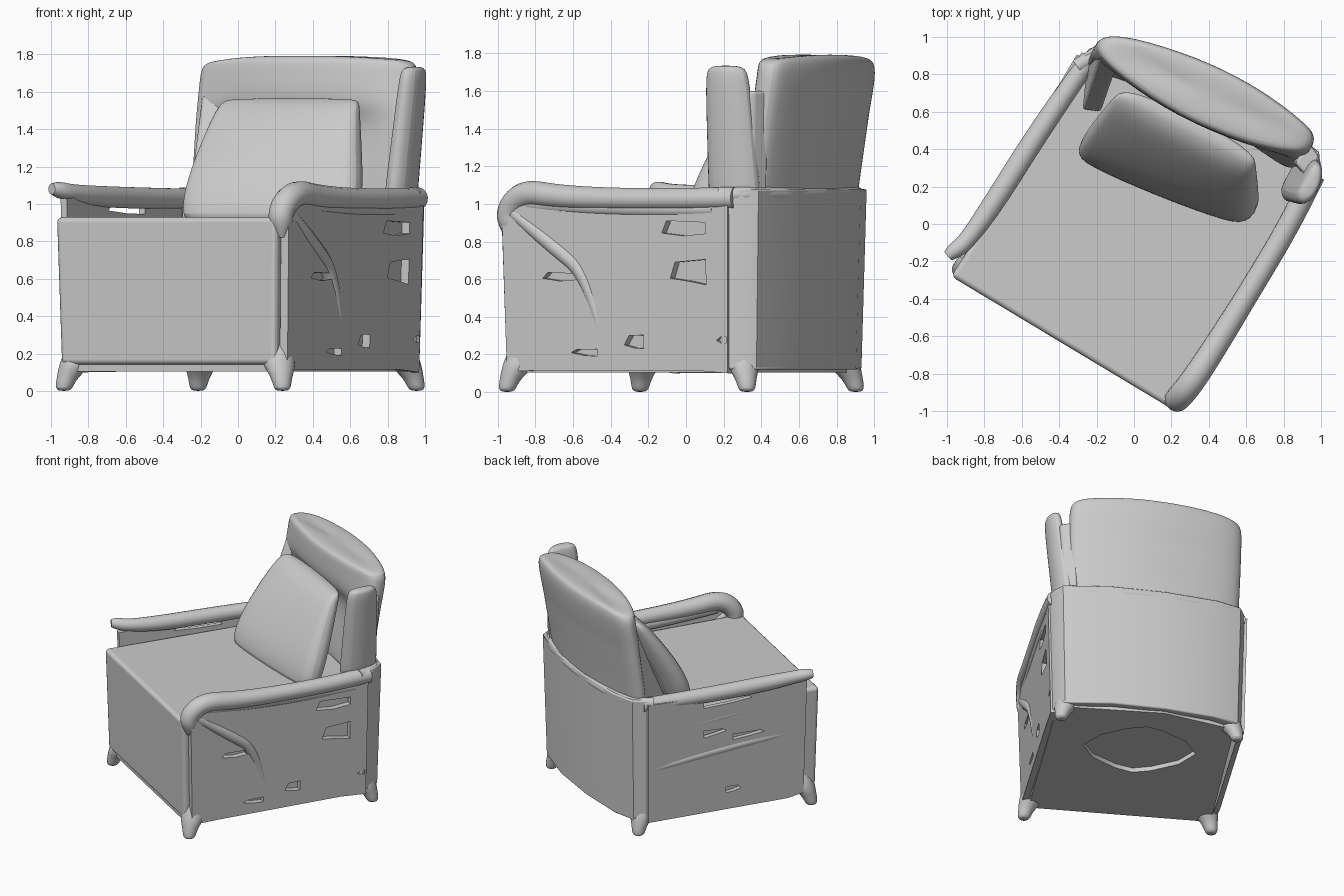
import bpy, bmesh, math
from mathutils import Vector

if "Cube" in bpy.data.objects:
    bpy.data.objects.remove(bpy.data.objects["Cube"])

TURN = math.radians(-31)   # the whole chair is turned on the spot


def add(name, data):
    ob = bpy.data.objects.new(name, data)
    bpy.context.collection.objects.link(ob)
    ob.rotation_euler.z = TURN
    if ob.type == 'MESH':
        bpy.ops.object.select_all(action='DESELECT')
        ob.select_set(True)
        bpy.context.view_layer.objects.active = ob
        bpy.ops.object.shade_smooth_by_angle(angle=math.radians(40))
    return ob


def loft(name, rings, subsurf=0, bevel=0.0, taper=0.0):
    """Skin a stack of equal-length point rings, capped at both ends; taper narrows the lower body."""
    bm = bmesh.new()
    vs = [[bm.verts.new(p) for p in r] for r in rings]
    n = len(rings[0])
    for a, b in zip(vs, vs[1:]):
        for i in range(n):
            bm.faces.new((a[i], a[(i + 1) % n], b[(i + 1) % n], b[i]))
    bm.faces.new(vs[0][::-1])
    bm.faces.new(vs[-1])
    for v in bm.verts:
        s = 1 - taper * max(0, .95 - v.co.z)
        v.co.x *= s
        v.co.y *= s
    bmesh.ops.recalc_face_normals(bm, faces=bm.faces)
    me = bpy.data.meshes.new(name)
    bm.to_mesh(me)
    bm.free()
    ob = add(name, me)
    if bevel:
        m = ob.modifiers.new("round", 'BEVEL')
        m.width, m.segments = bevel, 3
        m.limit_method, m.angle_limit = 'ANGLE', math.radians(50)
        m.harden_normals = True
    if subsurf:
        m = ob.modifiers.new("smooth", 'SUBSURF')
        m.levels = m.render_levels = subsurf
    return ob


def across(name, profile, u0, u1, bevel=0.0, taper=0.0):
    """Extrude a (v, z) side profile across the chair."""
    return loft(name, [[(u, v, z) for v, z in profile] for u in (u0, u1)], bevel=bevel, taper=taper)


def upward(name, outline, z0, z1, bevel=0.0, taper=0.0):
    return loft(name, [[(u, v, z) for u, v in outline] for z in (z0, z1)], bevel=bevel, taper=taper)


def tube(name, pts, radius):
    """Rounded roll through (u, v, z, radius factor) points."""
    cu = bpy.data.curves.new(name, 'CURVE')
    cu.dimensions = '3D'
    cu.bevel_depth, cu.bevel_resolution, cu.use_fill_caps = radius, 5, True
    cu.resolution_u = 6
    sp = cu.splines.new('NURBS')
    sp.points.add(len(pts) - 1)
    for p, (u, v, z, r) in zip(sp.points, pts):
        p.co, p.radius = (u, v, z, 1), r
    sp.order_u, sp.use_endpoint_u = 3, True
    return add(name, cu)


def cut(ob, cutter):
    cutter.hide_render = True
    cutter.hide_set(True)
    m = ob.modifiers.new("hole", 'BOOLEAN')
    m.operation, m.object, m.solver = 'DIFFERENCE', cutter, 'EXACT'
    for p in ob.data.polygons:
        p.use_smooth = False


TAPER = .035

# seat: one thick upholstered block reaching down to the underside
upward("seat", [(-.695, -.745), (.685, -.745), (.685, .70), (.60, .76), (-.1, .77), (-.66, .63)],
       .14, .93, .03, TAPER)

# side panels with torn openings (v0, v1, z0, z1, skew)
right_holes = [(.29, .56, .83, .91, -.03), (.34, .56, .59, .69, .05), (-.45, -.24, .59, .635, -.02),
               (-.28, -.12, .195, .225, .01), (.05, .17, .235, .30, .01), (.62, .68, .26, .295, 0)]
left_holes = [(-.20, .18, .95, .985, .01), (.0, .18, .72, .755, .03), (-.3, -.05, .66, .69, .02),
              (-.12, .0, .24, .28, .01)]
right_side = across("right_side", [(-.70, .11), (-.70, .98), (-.58, 1.05), (.70, 1.05), (.71, .10),
                                   (.5, .115), (-.5, .115)], .69, .738, taper=TAPER)
left_side = across("left_side", [(-.63, .12), (-.63, 1.03), (.62, 1.05), (.63, .11), (-.5, .10)],
                   -.728, -.69, taper=TAPER)
for side, holes, s in ((right_side, right_holes, 1), (left_side, left_holes, -1)):
    for i, (a, b, c, d, k) in enumerate(holes):
        prof = [(a, c + .015), (a + .03, d), (b, d + k * .3), (b, c - k * .4), ((a + b) / 2, c)]
        cut(side, across(f"{side.name}_cutter_{i}", prof, s * .6, s * .85))

# shallow swellings on the sides
tube("right_front_swell", [(.705, -.64, .95, .8), (.71, -.40, .78, 1), (.70, -.18, .62, .9),
                           (.69, -.11, .33, .7)], .045)
tube("right_upper_swell", [(.70, -.55, 1.0, .8), (.705, 0, .97, 1.1), (.70, .6, .97, .8)], .05)
for i, z in enumerate((.60, .86)):
    tube(f"left_swell_{i}", [(-.68, -.55, z + .02, .8), (-.69, 0, z, 1), (-.68, .6, z - .08, .8)], .045)

# curved outer back with a rolled rim
curve = [(.735, .67), (.705, .765), (.65, .84), (.3, .88), (-.1, .86), (-.48, .795), (-.665, .72), (-.715, .60)]
inner = [(u * .94, v - .06) for u, v in reversed(curve)]
upward("outer_back", curve + inner, .12, 1.08, .012, TAPER)
tube("back_rim", [(u * .97, v - .035, 1.05, 1) for u, v in curve], .04)

# underside with a torn, shallow opening
under = upward("underside", [(-.69, -.72), (.68, -.72), (.70, .70), (.6, .80), (-.1, .82), (-.65, .66)],
               .105, .15, taper=TAPER)
cut(under, upward("underside_cutter", [(.36 * math.cos(t) + .05 * math.cos(3 * t), .25 + .33 * math.sin(t))
                                       for t in (i * math.tau / 12 for i in range(12))], 0, .4))

# arm rolls
tube("right_arm", [(.685, -.68, .82, .4), (.68, -.68, .88, .95), (.68, -.69, .97, 1.05), (.70, -.58, 1.065, 1.05),
                   (.71, -.35, 1.035, 1), (.715, 0, 1.025, .9), (.715, .45, 1.025, .9), (.69, .72, 1.03, .9)], .066)
tube("left_arm", [(-.765, -.66, 1.08, .5), (-.755, -.63, 1.08, .75), (-.72, -.55, 1.06, .8), (-.70, -.3, 1.04, 1),
                  (-.69, .2, 1.03, 1), (-.66, .64, 1.03, .9)], .058)

# backrest: curved rear, thick head roll, thinner behind the pillow
rear = [(.61, .82), (.60, .90), (.53, .935), (.24, .97), (-.1, .955), (-.48, .87), (-.64, .80), (-.68, .74)]
front = [(-.65, .67), (-.45, .63), (-.1, .61), (.30, .67), (.56, .765)]
rings = []
for z, lean, recess, size in ((.90, -.12, .16, .98), (1.1, -.10, .16, .99), (1.38, -.055, .15, 1),
                              (1.48, -.04, .09, 1.0), (1.55, -.025, .02, 1), (1.70, 0, 0, 1),
                              (1.765, 0, 0, .98), (1.79, 0, 0, .88), (1.795, 0, 0, .5)):
    ring = rear + [(u, v + (recess if abs(u) < .5 else 0)) for u, v in front]
    rings.append([(u * size, .80 + (v - .80) * size + lean, z - .1 * max(0, abs(u) - .45) * (z > 1.6))
                  for u, v in ring])
loft("backrest", rings, subsurf=2)

# right wing post, leaning outward, and the web joining it to the backrest
wing = []
for z, du, s in ((1.0, -.06, 1.1), (1.1, -.05, 1.08), (1.4, -.015, 1), (1.66, .015, .92),
                 (1.72, .02, .8), (1.735, .02, .45)):
    wing.append([(.685 + du + a * s, .665 + b * s, z) for a, b in
                 ((-.06, -.10), (.0, -.145), (.06, -.09), (.055, .05), (.0, .15), (-.07, .14), (-.055, .0))])
loft("right_wing", wing, subsurf=2)
loft("right_wing_web", [[(.70 + d, .68, z), (.665 + d, .82 + d, z), (.57 + d, .86 + d, z), (.57 + d, .72, z)]
                        for z, d in ((1.0, -.03), (1.3, -.015), (1.6, 0))], bevel=.02)

# left wing, a thin wedge between pillow and backrest
loft("left_wing", [[(-.665 + .02 * t, .62 + .08 * t, z), (-.55 - .06 * t, .38 + .27 * t, z),
                    (-.46 - .05 * t, .42 + .25 * t, z), (-.55, .68 + .04 * t, z)]
                   for z, t in ((.95, 0), (1.25, .5), (1.58, 1))], bevel=.015)

# loose pillow leaning on the backrest, its right end set further back
pillow = []
for z, v, wl, wr, d, k in ((.90, .31, -.42, .48, .10, .16), (.93, .31, -.47, .53, .135, .16),
                           (1.08, .36, -.48, .53, .15, .15), (1.3, .47, -.47, .47, .14, .11),
                           (1.50, .57, -.45, .41, .10, .07), (1.55, .60, -.43, .39, .06, .07),
                           (1.565, .605, -.38, .34, .02, .07)):
    m = (wl + wr) / 2
    ring = [(wl, v - d * .6), (wl * .85, v - d * .9), (m, v - d), (wr * .85, v - d * .9),
            (wr, v - d * .6), (wr, v + d * .6), (m, v + d), (wl, v + d * .6)]
    pillow.append([(u, w + k * u, z) for u, w in ring])
loft("pillow", pillow, subsurf=2)

# flared feet at the four corners
for name, u, v in (("front_left_foot", -.655, -.67), ("front_right_foot", .675, -.675),
                   ("back_right_foot", .635, .75), ("back_left_foot", -.63, .645)):
    out = Vector((u, v, 0)).normalized()
    rings = []
    for z, r, o in ((.30, .03, -.05), (.20, .085, -.055), (.14, .095, -.04), (.09, .068, -.005),
                    (.05, .055, .015), (.015, .048, .025), (0, .03, .025)):
        rings.append([(u + out.x * o + r * math.cos(t), v + out.y * o + r * math.sin(t), z)
                      for t in (i * math.tau / 10 for i in range(10))])
    loft(name, rings, subsurf=1)
